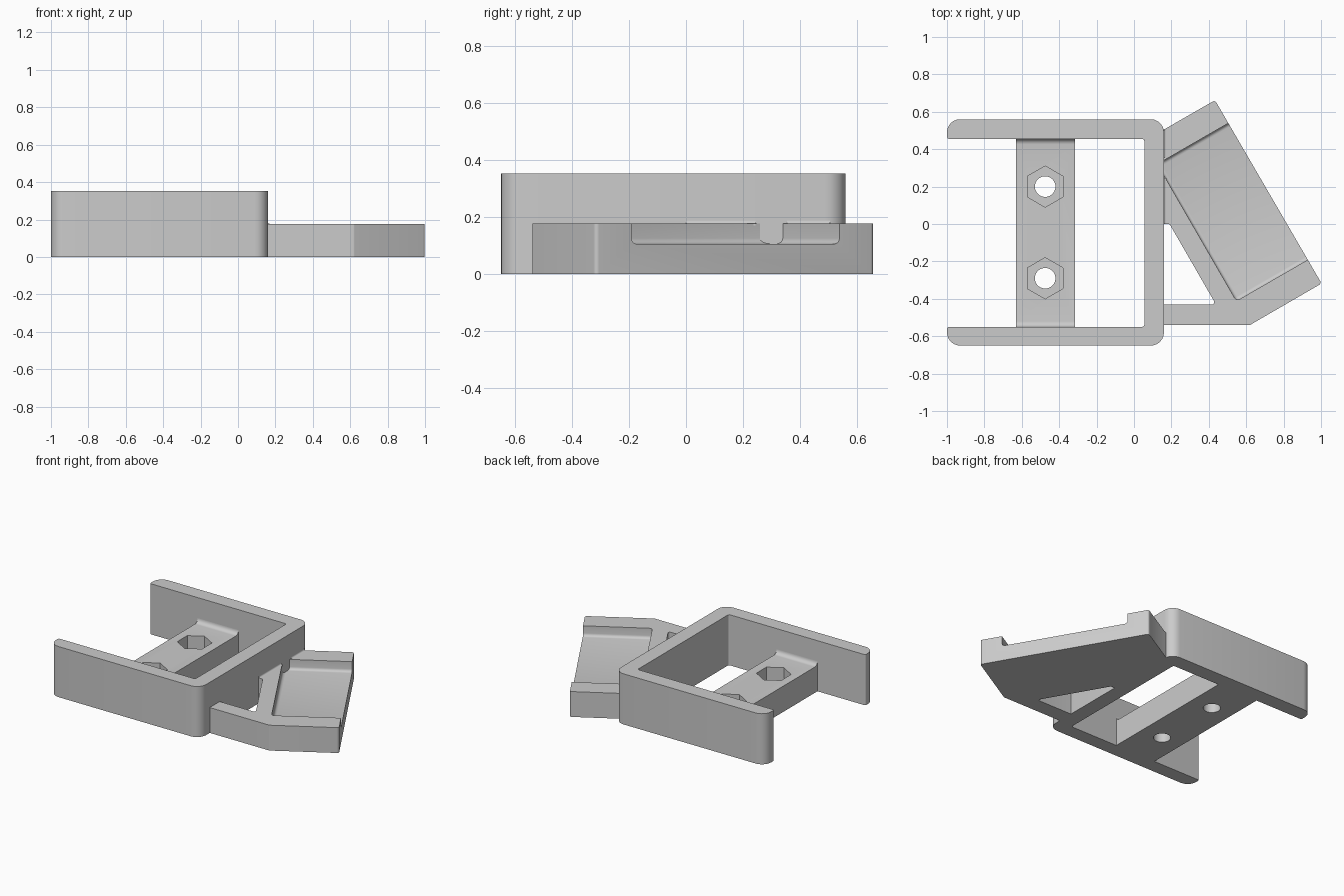
import bpy, bmesh
from math import radians, sin, tan
from mathutils import Vector, Matrix

if "Cube" in bpy.data.objects:
    bpy.data.objects.remove(bpy.data.objects["Cube"], do_unlink=True)

grey = bpy.data.materials.new("plain grey")
grey.use_nodes = True
grey.diffuse_color = (0.6, 0.6, 0.6, 1)
grey.node_tree.nodes["Principled BSDF"].inputs["Base Color"].default_value = grey.diffuse_color


def rounded(corners, steps=6):
    """Turn (a, b, radius) corners into an outline with arcs at the corners."""
    out = []
    for i, c in enumerate(corners):
        p = Vector(c[:2])
        r = c[2] if len(c) > 2 else 0
        if not r:
            out.append(p)
            continue
        to_prev = (Vector(corners[i - 1][:2]) - p).normalized()
        to_next = (Vector(corners[(i + 1) % len(corners)][:2]) - p).normalized()
        half = to_prev.angle(to_next) / 2
        centre = p + (to_prev + to_next).normalized() * (r / sin(half))
        reach = r / tan(half)
        start = (p + to_prev * reach - centre).normalized()
        end = (p + to_next * reach - centre).normalized()
        out += [centre + start.lerp(end, 0.5).normalized().lerp(
            start if k < 0 else end, 0) * r if k == 0 else
            centre + start.slerp(end, 0.5 + k / steps).normalized() * r
            for k in range(-steps // 2, steps // 2 + 1)]
    return out


def finish(bm, name):
    bmesh.ops.recalc_face_normals(bm, faces=bm.faces)
    mesh = bpy.data.meshes.new(name)
    bm.to_mesh(mesh)
    bm.free()
    mesh.materials.append(grey)
    ob = bpy.data.objects.new(name, mesh)
    bpy.context.collection.objects.link(ob)
    return ob


def prism(name, corners, low, high, place=lambda a, b, c: (a, b, c)):
    """Extrude a rounded outline from low to high along the third axis."""
    bm = bmesh.new()
    face = bm.faces.new([bm.verts.new(place(p.x, p.y, low)) for p in rounded(corners)])
    new = bmesh.ops.extrude_face_region(bm, geom=[face])["geom"]
    shift = Vector(place(0, 0, high - low))
    bmesh.ops.translate(bm, vec=shift, verts=[v for v in new if isinstance(v, bmesh.types.BMVert)])
    return finish(bm, name)


def select(ob):
    bpy.ops.object.select_all(action="DESELECT")
    ob.select_set(True)
    bpy.context.view_layer.objects.active = ob


def cut(target, cutter):
    cutter.hide_render = True
    mod = target.modifiers.new("cut", "BOOLEAN")
    mod.operation = "DIFFERENCE"
    mod.solver = "EXACT"
    mod.object = cutter
    select(target)
    bpy.ops.object.modifier_apply(modifier=mod.name)
    bpy.data.objects.remove(cutter, do_unlink=True)


def drill(target, x, y, radius, sides, low, high):
    bpy.ops.mesh.primitive_cylinder_add(vertices=sides, radius=radius, depth=high - low,
                                        location=(x, y, (low + high) / 2))
    cutter = bpy.context.object
    cutter.data.materials.append(grey)
    cut(target, cutter)


# U-shaped frame
frame = prism("u_frame", [
    (-1, -.65, .07), (.16, -.65, .07), (.16, .56, .07), (-1, .56, .07),
    (-1, .455, .012), (.055, .455, .012), (.055, -.55, .012), (-1, -.55, .012)], 0, .353)

# Cross bar with filleted ends, nut recesses and bolt holes
bar = prism("cross_bar", [
    (-.56, 0), (.465, 0), (.465, .212), (.455, .212), (.455, .18, .03),
    (-.55, .18, .03), (-.55, .212), (-.56, .212)], -.63, -.315,
    lambda a, b, c: (c, a, b))
for y in (.2, -.29):
    drill(bar, -.475, y, .11, 6, .08, .4)
    drill(bar, -.475, y, .055, 40, -.1, .3)

# Angled side tray with its triangular opening
tray = prism("angled_tray", [
    (.15, -.54), (.62, -.54, .015), (1.003, -.318, .015), (.433, .662, .015), (.16, .505),
    (.15, .505), (.15, 0), (.19, 0, .015), (.438, -.43, .012), (.15, -.43)], 0, .177)

# Recess in the tray, open on its outer side
bm = bmesh.new()
bmesh.ops.create_cube(bm, size=1)
bmesh.ops.translate(bm, vec=(.5, -.5, .5), verts=bm.verts)
bmesh.ops.scale(bm, vec=(.7, .845, .3), verts=bm.verts)
bmesh.ops.bevel(bm, geom=bm.edges[:], offset=.02, segments=4, profile=.5, affect="EDGES")
bmesh.ops.transform(bm, verts=bm.verts, matrix=Matrix.Translation((.125, .32, .106))
                    @ Matrix.Rotation(radians(30), 4, "Z"))
cut(tray, finish(bm, "recess_cutter"))

# Small fillets where the tray rails meet the frame
fillets = [prism(f"rail_fillet_{i}", [
    (.155, .17), (.173, .17), (.173, .177), (.172, .177), (.16, .177, .011), (.16, .189), (.155, .189)],
    low, high, lambda a, b, c: (a, c, b))
    for i, (low, high) in enumerate([(0, .245), (.355, .505)], 1)]

for ob in [frame, bar, tray] + fillets:
    select(ob)
    bpy.ops.object.shade_smooth_by_angle(angle=radians(30))
